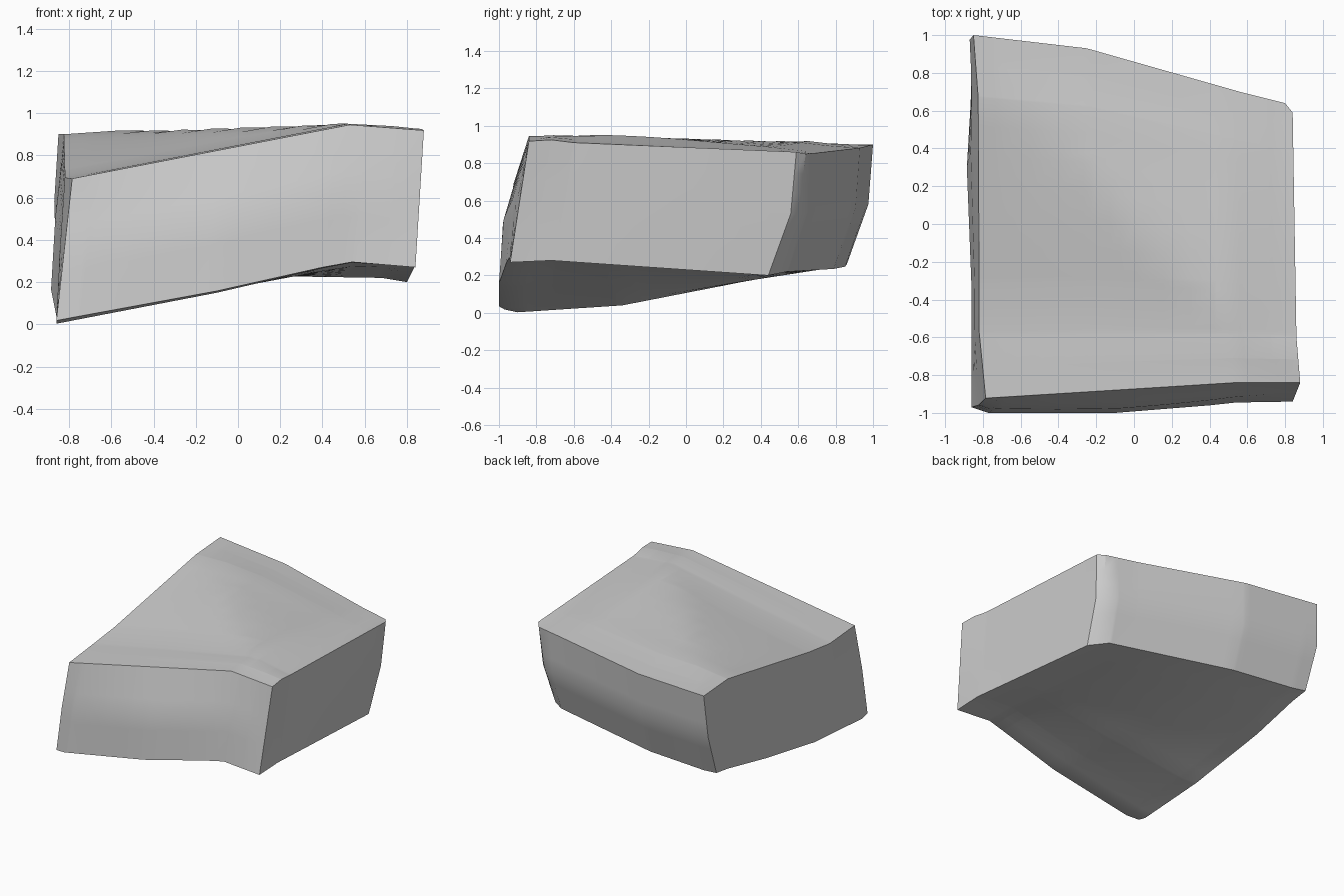
import bpy
import bmesh
from mathutils import Vector

cube = bpy.data.objects.get("Cube")
if cube:
    bpy.data.objects.remove(cube, do_unlink=True)

# Rim edges of the boulder: front/back run along x, left/right along y
TOP = {
    "front": [(-.785, -.922, .69), (.53, -.84, .945), (.88, -.84, .918)],
    "back": [(-.85, 1, .9), (-.25, .93, .882), (.56, .7, .855), (.8, .64, .85), (.84, .59, .86)],
    "min": [(-.785, -.922, .69), (-.82, -.57, .695), (-.82, -.32, .725), (-.825, .67, .9),
            (-.85, 1, .9)],
    "max": [(.88, -.84, .918), (.87, -.72, .925), (.86, -.6, .91), (.84, .59, .86)],
}
BOTTOM = {
    "front": [(-.86, -.97, .018), (-.77, -1, .035), (-.1, -1, .158), (.4, -.96, .27),
              (.54, -.945, .295), (.84, -.94, .27)],
    "back": [(-.86, .86, .26), (-.75, .85, .247), (-.25, .79, .235), (.68, .54, .22),
             (.8, .44, .2)],
    "min": [(-.86, -.97, .018), (-.86, -.9, .003), (-.86, -.34, .04), (-.885, .3, .165),
            (-.86, .72, .24), (-.86, .86, .26)],
    "max": [(.84, -.94, .27), (.84, -.72, .28), (.8, .44, .2)],
}


def knots(path, axis):
    a, b = path[0][axis], path[-1][axis]
    return [(p[axis] - a) / (b - a) for p in path]


def sample(path, axis, t):
    ks = knots(path, axis)
    for i in range(len(ks) - 1):
        if t <= ks[i + 1] + 1e-6:
            f = (t - ks[i]) / (ks[i + 1] - ks[i])
            return Vector(path[i]).lerp(Vector(path[i + 1]), f)
    return Vector(path[-1])


def params(names, axis):
    # every rim corner gets a grid line, plus an even spread between them
    values = {i / 12 for i in range(13)}
    for rim in (TOP, BOTTOM):
        for n in names:
            values.update(knots(rim[n], axis))
    out = []
    for v in sorted(values):
        if not out or v - out[-1] > 1e-4:
            out.append(v)
    return out


def patch(rim, u, v):
    # surface blended between the four rim edges
    f, b = sample(rim["front"], 0, u), sample(rim["back"], 0, u)
    l, r = sample(rim["min"], 1, v), sample(rim["max"], 1, v)
    c = [Vector(rim[k][i]) for k in ("front", "back") for i in (0, -1)]
    corners = c[0].lerp(c[1], u).lerp(c[2].lerp(c[3], u), v)
    return f.lerp(b, v) + l.lerp(r, u) - corners


def top_point(u, v):
    # top surface with a soft diagonal ridge
    p = patch(TOP, u, v)
    p.z += 1.15 * v * (1 - v) * min(u * v, (1 - u) * (1 - v))
    return p


def wall_point(u, v, t):
    # side surface between the rims, fullest at the back
    p = patch(TOP, u, v).lerp(patch(BOTTOM, u, v), t)
    swell = min(t, 1 - t) / 2
    p.x -= .06 * (1 - u) * v * swell
    p.y += (.18 * v - .5 * (u + .1) * (1 - u) * (1 - v)) * swell
    return p


def add_sheet(bm, rows):
    grid = [[bm.verts.new(p) for p in row] for row in rows]
    for a, b in zip(grid, grid[1:]):
        for i in range(len(a) - 1):
            bm.faces.new((a[i], a[i + 1], b[i + 1], b[i]))


us = params(("front", "back"), 0)
vs = params(("min", "max"), 1)
ts = [i / 6 for i in range(7)]
bm = bmesh.new()

# Top and underside
add_sheet(bm, [[top_point(u, v) for u in us] for v in vs])
add_sheet(bm, [[patch(BOTTOM, u, v) for u in us] for v in vs])
# Four sides
for end in (0, 1):
    add_sheet(bm, [[wall_point(u, end, t) for u in us] for t in ts])
    add_sheet(bm, [[wall_point(end, v, t) for v in vs] for t in ts])

bmesh.ops.remove_doubles(bm, verts=bm.verts, dist=.0005)
bmesh.ops.recalc_face_normals(bm, faces=bm.faces)
mesh = bpy.data.meshes.new("boulder")
bm.to_mesh(mesh)
bm.free()
boulder = bpy.data.objects.new("boulder", mesh)
bpy.context.collection.objects.link(boulder)

# Stone colour
stone = bpy.data.materials.new("stone_grey")
stone.use_nodes = True
colour = (.6, .6, .6, 1)
stone.diffuse_color = colour
stone.node_tree.nodes["Principled BSDF"].inputs["Base Color"].default_value = colour
mesh.materials.append(stone)

bpy.context.view_layer.objects.active = boulder
boulder.select_set(True)
bpy.ops.object.shade_smooth_by_angle(angle=.5)
